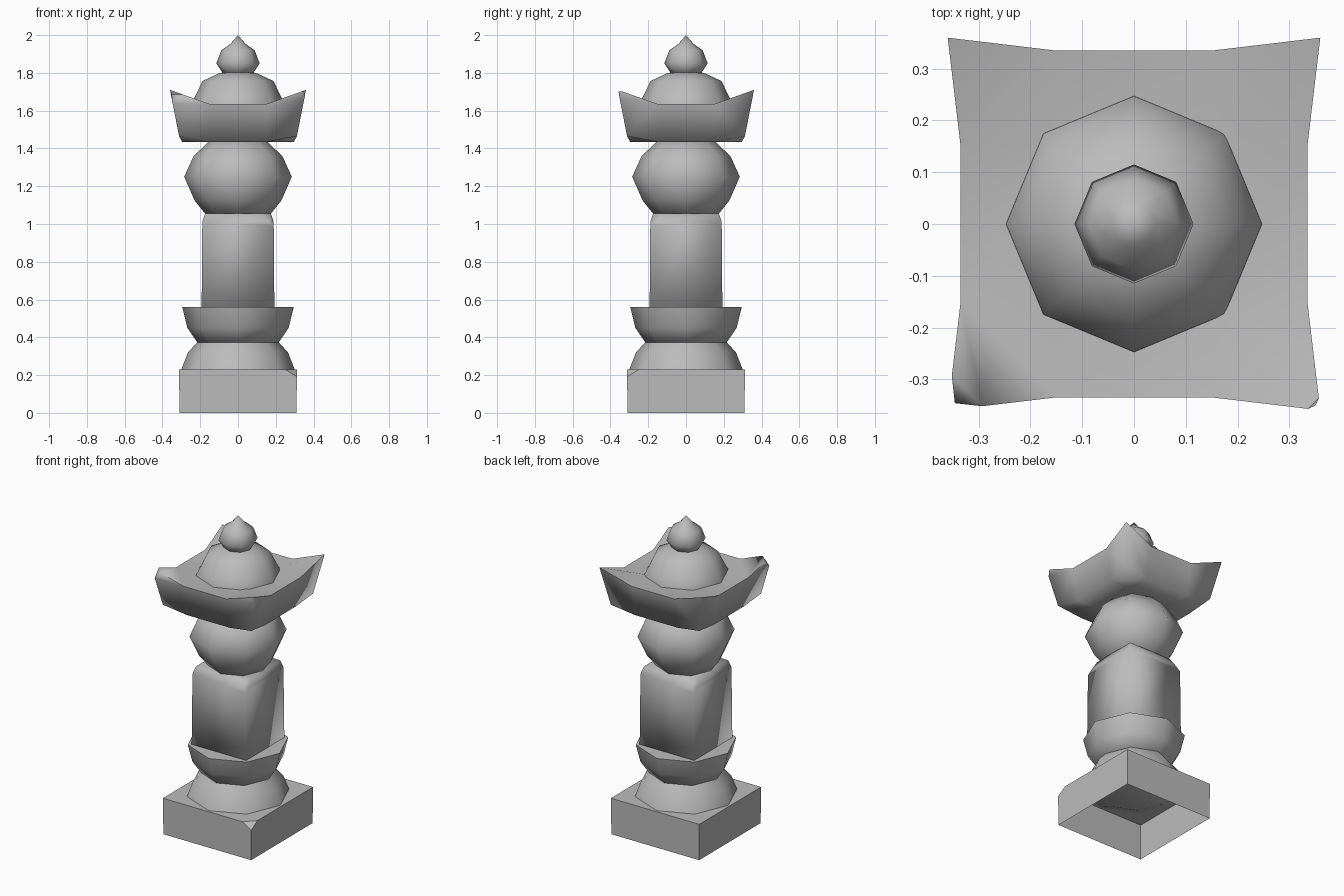
import bpy, bmesh, math
from mathutils import Vector

cube = bpy.data.objects.get("Cube")
if cube:
    bpy.data.objects.remove(cube, do_unlink=True)

stone = bpy.data.materials.new("grey_stone")
stone.use_nodes = True
GREY = (0.5, 0.5, 0.5, 1)
stone.diffuse_color = GREY
stone.node_tree.nodes["Principled BSDF"].inputs["Base Color"].default_value = GREY


def finish(bm, name, angle):
    """Turn a bmesh into a shaded stone object."""
    bmesh.ops.recalc_face_normals(bm, faces=bm.faces)
    mesh = bpy.data.meshes.new(name)
    bm.to_mesh(mesh)
    bm.free()
    mesh.materials.append(stone)
    obj = bpy.data.objects.new(name, mesh)
    bpy.context.collection.objects.link(obj)
    bpy.ops.object.select_all(action="DESELECT")
    obj.select_set(True)
    bpy.context.view_layer.objects.active = obj
    if angle:
        bpy.ops.object.shade_smooth_by_angle(angle=math.radians(angle))
    return obj


def turned(name, profile, angle=75, sides=8):
    """Lathe a (radius, height) profile into an eight-sided solid."""
    bm = bmesh.new()
    verts = [bm.verts.new((r, 0, z)) for r, z in profile]
    edges = [bm.edges.new(pair) for pair in zip(verts, verts[1:])]
    bmesh.ops.spin(bm, geom=verts + edges, cent=(0, 0, 0), axis=(0, 0, 1),
                   angle=math.tau, steps=sides, use_duplicate=False)
    bmesh.ops.remove_doubles(bm, verts=bm.verts, dist=0.0005)
    return finish(bm, name, angle)


def chip(bm, point, normal):
    """Break off a corner along a plane and close the cut."""
    geom = bm.verts[:] + bm.edges[:] + bm.faces[:]
    cut = bmesh.ops.bisect_plane(bm, geom=geom, plane_co=point,
                                 plane_no=Vector(normal).normalized(), clear_outer=True)
    edges = [e for e in cut["geom_cut"] if isinstance(e, bmesh.types.BMEdge)]
    bmesh.ops.contextual_create(bm, geom=edges)


def block(half_low, half_high, low, high):
    """Tapered square block."""
    bm = bmesh.new()
    bmesh.ops.create_cube(bm, size=2)
    for v in bm.verts:
        half, z = (half_high, high) if v.co.z > 0 else (half_low, low)
        v.co = (v.co.x * half, v.co.y * half, z)
    return bm


# Square plinth, open underneath, with one chipped corner
bm = block(0.31, 0.312, 0, 0.23)
chip(bm, (0.285, -0.285, 0.225), (1, -1, 1.6))
under = [f for f in bm.faces if f.calc_center_median().z < 0.01]
bmesh.ops.delete(bm, geom=under, context="FACES")
finish(bm, "plinth", 0)

# Domed foot and flared collar
turned("domed_foot", [(0, 0.17), (0.2, 0.19), (0.3, 0.23), (0.265, 0.32),
                      (0.215, 0.375), (0.2, 0.4)])
turned("flared_collar", [(0, 0.36), (0.215, 0.372), (0.268, 0.45),
                         (0.295, 0.56), (0, 0.56)])

# Square shaft with a worn top
bm = block(0.193, 0.189, 0.5, 1.01)
top = [f for f in bm.faces if f.calc_center_median().z > 1]
bmesh.ops.inset_region(bm, faces=top, thickness=0.02, depth=0.045)
chip(bm, (0.165, -0.165, 1.03), (1, -1, 1.2))
chip(bm, (-0.165, 0.165, 1.03), (-1, 1, 1.2))
finish(bm, "shaft", 95)

# Ball
turned("ball", [(0, 1.03), (0.17, 1.05), (0.23, 1.125), (0.285, 1.25),
                (0.235, 1.36), (0.15, 1.44), (0, 1.46)])

# Flared roof with upswept corners, two of them chipped
bm = bmesh.new()
bmesh.ops.create_cube(bm, size=2)
bmesh.ops.subdivide_edges(bm, edges=[e for e in bm.edges
                          if abs(e.verts[0].co.z - e.verts[1].co.z) < 0.1],
                          cuts=2, use_grid_fill=True)
for v in bm.verts:
    upper = v.co.z > 0
    rim, middle = (0.36, 0.335) if upper else (0.312, 0.295)
    outer = [abs(c) > 0.9 for c in v.co.xy]
    corner = all(outer)
    xy = [math.copysign((rim if corner else middle) if o else 0.15, c)
          for o, c in zip(outer, v.co.xy)]
    z = (1.71 if corner else 1.635) if upper else (1.465 if corner else 1.435)
    v.co = (*xy, z)
chip(bm, (-0.325, -0.325, 1.682), (-1, -1, 1))
chip(bm, (0.348, -0.348, 1.69), (1, -1, 0.2))
finish(bm, "roof", 95)

# Roof cap and pointed finial
turned("roof_cap", [(0, 1.56), (0.25, 1.6), (0.247, 1.64), (0.225, 1.68),
                    (0.188, 1.757), (0.095, 1.8), (0, 1.81)])
turned("finial", [(0, 1.78), (0.075, 1.79), (0.115, 1.85), (0.088, 1.92),
                  (0.042, 1.952), (0, 2.0)])
